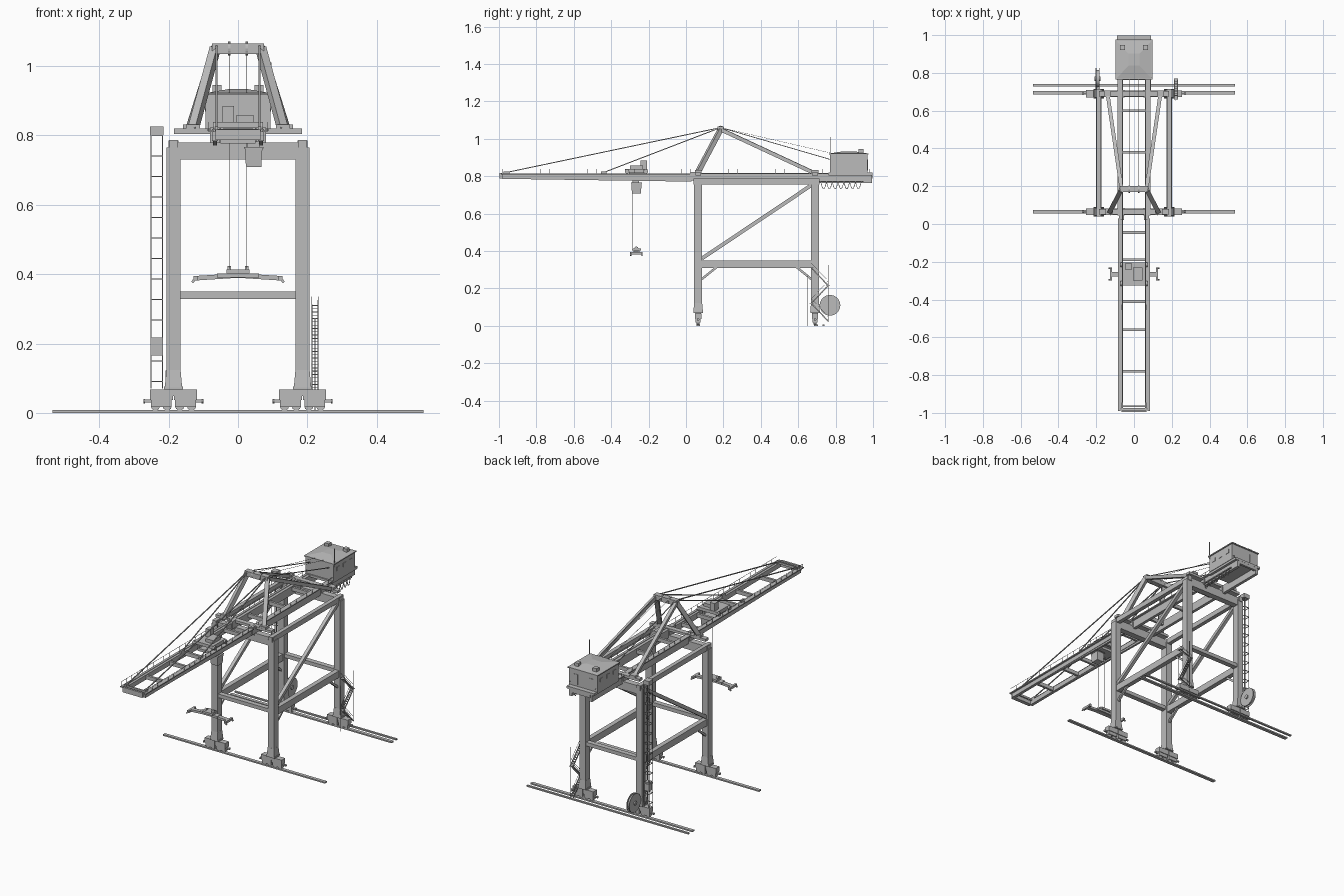
import bpy, bmesh, math
from mathutils import Vector, Matrix

cube = bpy.data.objects.get("Cube")
if cube:
    bpy.data.objects.remove(cube)

steel = bpy.data.materials.new("steel_grey")
steel.use_nodes = True
grey = (.5, .5, .5, 1)
steel.diffuse_color = grey
steel.node_tree.nodes["Principled BSDF"].inputs["Base Color"].default_value = grey

parts = {}
SIDES = (-1, 1)
LEG_X, FRONT, REAR = .186, .065, .69
GIRDER_X, DECK = .066, .82
APEX_Y, APEX_Z = .185, 1.05


def mesh_of(part):
    return parts.setdefault(part, bmesh.new())


def box(part, centre, size, taper=1):
    """Box by centre and size; taper scales its top face."""
    place = Matrix.Translation(centre) @ Matrix.Diagonal((*size, 1))
    made = bmesh.ops.create_cube(mesh_of(part), size=1)["verts"]
    for v in made:
        if v.co.z > 0:
            v.co.x *= taper
            v.co.y *= taper
        v.co = place @ v.co


def beam(part, start, end, width, height=None):
    """Rectangular bar between two points, upright when it can be."""
    a, b = Vector(start), Vector(end)
    along = (b - a).normalized()
    side = along.cross((0, 0, 1))
    side = side.normalized() if side.length > .001 else Vector((1, 0, 0))
    up = side.cross(along)
    frame = Matrix((side, along, up)).transposed().to_4x4()
    size = Matrix.Diagonal((width, (b - a).length, height or width, 1))
    bmesh.ops.create_cube(mesh_of(part), size=1,
                          matrix=Matrix.Translation((a + b) / 2) @ frame @ size)


def disc(part, centre, radius, depth, axis="X", sides=24):
    turn = Matrix.Rotation(math.pi / 2, 4, "Y" if axis == "X" else "X")
    if axis == "Z":
        turn = Matrix()
    bmesh.ops.create_cone(mesh_of(part), cap_ends=True, segments=sides,
                          radius1=radius, radius2=radius, depth=depth,
                          matrix=Matrix.Translation(centre) @ turn)


def spread(start, end, count):
    return [start + (end - start) * i / (count - 1) for i in range(count)]


# Ground rails
for y, width in ((FRONT, .02), (REAR + .005, .02), (.735, .012)):
    box("ground_rails", (0, y, .004), (1.07, width, .008))

# Legs and wheel bogies
for y in (FRONT, REAR):
    for s in SIDES:
        x = s * LEG_X
        box("legs", (x, y, .42), (.04, .042, .69))
        box("leg_feet", (x, y, .098), (.05, .052, .05), .82)
        box("leg_feet", (x, y, .072), (.056, .05, .008))
        box("bogies", (x, y, .06), (.03, .03, .022))
        for t in SIDES:
            truck = x + t * .035
            box("bogies", (truck, y, .052), (.066, .034, .03))
            box("bogies", (truck, y, .028), (.06, .026, .022))
            beam("buffers", (x + t * .06, y, .034), (x + t * .085, y, .034), .008)
            disc("buffers", (x + t * .084, y, .034), .007, .005, sides=10)
            for u in SIDES:
                disc("wheels", (truck + u * .017, y, .02), .013, .016, "Y", 14)

# Portal beams across the track
for y in (FRONT, REAR):
    box("portal_cross_beams", (0, y, .755), (.36, .036, .05))
    box("lower_cross_beams", (0, y, .339), (.35, .03, .022))
    box("upper_cross_beams", (0, y, .812), (.37, .03, .015))

# Side frames
for s in SIDES:
    x = s * LEG_X
    middle = (FRONT + REAR) / 2
    box("side_top_beams", (x, middle, .772), (.024, REAR - FRONT + .05, .03))
    box("side_lower_beams", (x, middle, .33), (.028, REAR - FRONT, .04))
    beam("side_diagonals", (x, FRONT + .02, .36), (x, REAR - .015, .755), .02)
    beam("knee_braces", (x, FRONT + .02, .25), (x, FRONT + .1, .315), .012)
    beam("knee_braces", (x, REAR - .02, .25), (x, REAR - .1, .315), .012)
    for y in (FRONT, REAR):
        box("leg_caps", (x, y, .775), (.03, .036, .02))
        box("girder_hangers", (s * GIRDER_X, y, .79), (.03, .04, .035))

# Rear girder, tapered boom, walkways and handrails
for s in SIDES:
    x = s * GIRDER_X
    box("rear_girder", (x, .52, .79), (.018, .95, .05))
    box("boom_hinges", (x, .038, .8), (.028, .035, .045))
    beam("boom", (x, -.98, .798), (x, .03, .798), .018, .028)
    beam("boom", (x, -.98, .793), (x, .03, .778), .012, .014)
    box("walkways", (s * .078, -.48, .812), (.014, 1.02, .006))
    box("walkways", (s * .081, .52, .815), (.014, .95, .006))
    for y in spread(-.98, .98, 40):
        beam("handrails", (s * .085, y, .812), (s * .085, y, .838), .0015)
    beam("handrails", (s * .085, -.98, .838), (s * .085, .98, .838), .0015)
for y in (-.98, -.78, -.56, -.41, -.19, -.045, .185, .38, .6, .99):
    box("girder_ties", (0, y, .798), (.13, .014, .022))
box("boom_tip", (0, -.99, .802), (.13, .012, .03))
box("boom_tip", (0, -.965, .812), (.15, .008, .012))

# Apex frame
box("apex_beam", (0, APEX_Y, APEX_Z), (.15, .032, .03))
for s in SIDES:
    top = (s * .066, APEX_Y, APEX_Z)
    beam("apex_front_legs", (s * .13, FRONT - .005, .815), top, .024)
    beam("apex_rear_legs", (s * .14, REAR, .815), top, .02)
    box("leg_shoes", (s * .13, FRONT, .825), (.04, .036, .014))
    box("leg_shoes", (s * .14, REAR, .825), (.036, .036, .014))
    disc("apex_sheaves", (s * .025, APEX_Y, APEX_Z), .02, .008, sides=16)

# Stays and hoist cables
for s in SIDES:
    x = s * .062
    head = (x, APEX_Y, APEX_Z + .01)
    for y in (-.96, -.44):
        beam("boom_stays", head, (x, y, DECK), .005)
        box("stay_lugs", (x, y, .818), (.01, .03, .016))
    beam("rear_stays", head, (x, .77, .89), .004)
    beam("hoist_cables", (s * .025, APEX_Y, 1.06), (s * .025, .77, .925), .0015)

# Machinery house
HOUSE_Y = .87
box("house_platform", (0, .88, .812), (.18, .235, .014))
box("house_walls", (0, HOUSE_Y, .868), (.186, .2, .1))
box("house_eaves", (0, HOUSE_Y, .919), (.198, .212, .006))
box("house_roof", (0, HOUSE_Y, .927), (.196, .21, .012), .3)
for s in SIDES:
    box("roof_vents", (s * .06, .935, .932), (.026, .026, .026))
    for y in (.81, .87, .93):
        box("house_windows", (s * .094, y, .88), (.003, .025, .022))
    box("house_doors", (s * .05, .971, .86), (.03, .003, .06))
beam("antenna", (.095, .775, .9), (.095, .775, 1.01), .003)

# Festoon cable loops
for i in range(7):
    start = .72 + i * .031
    points = [(.085, start + .031 * k / 8, .77 - .038 * math.sin(math.pi * k / 8))
              for k in range(9)]
    for a, b in zip(points, points[1:]):
        beam("festoon_loops", a, b, .003)
box("festoon_track", (.085, .83, .772), (.008, .24, .006))

# Trolley and operator cab
TROLLEY_Y = -.265
box("trolley_frame", (0, TROLLEY_Y, .83), (.125, .12, .018))
box("trolley_frame", (0, TROLLEY_Y, .785), (.1, .09, .016))
box("trolley_machinery", (-.028, -.225, .862), (.032, .035, .046))
box("trolley_machinery", (.02, TROLLEY_Y, .848), (.05, .07, .02))
for s in SIDES:
    box("trolley_hangers", (s * .045, TROLLEY_Y, .805), (.01, .08, .05))
    for y in (-.315, -.215):
        disc("trolley_wheels", (s * GIRDER_X, y, .826), .012, .012, sides=12)
box("cab_hanger", (.045, TROLLEY_Y, .772), (.035, .03, .02))
box("operator_cab", (.045, TROLLEY_Y, .736), (.044, .048, .055), 1.15)
box("cab_roof", (.045, TROLLEY_Y, .764), (.056, .06, .005))

# Hoist ropes, headblock and spreader
for s in SIDES:
    beam("hoist_ropes", (s * .025, -.285, .415), (s * .025, -.285, .8), .0018)
    beam("spreader", (0, TROLLEY_Y, .396), (s * .125, TROLLEY_Y, .388), .024, .013)
    box("spreader_ends", (s * .122, TROLLEY_Y, .388), (.012, .066, .014))
    disc("headblock_sheaves", (s * .025, TROLLEY_Y, .414), .01, .01, sides=12)
    for y in (-.295, -.235):
        beam("spreader_flippers", (s * .12, y, .392), (s * .132, y, .376), .007)
box("headblock", (0, TROLLEY_Y, .408), (.066, .05, .012))
box("spreader", (0, TROLLEY_Y, .396), (.12, .034, .012))

# Lift tower beside the rear right leg
TOWER_X = -.234
for s in SIDES:
    for t in SIDES:
        corner = (TOWER_X + s * .017, REAR + t * .017)
        beam("lift_tower", (*corner, .07), (*corner, .81), .003)
for i, z in enumerate(spread(.09, .8, 13)):
    for s in SIDES:
        box("lift_tower", (TOWER_X, REAR + s * .017, z), (.036, .003, .003))
        box("lift_tower", (TOWER_X + s * .017, REAR, z), (.003, .036, .003))
box("lift_car", (TOWER_X, REAR, .192), (.03, .03, .052))
box("lift_head", (TOWER_X, REAR, .813), (.038, .038, .024))

# Cable reel
REEL = Vector((-.193, .77, .11))
for s in SIDES:
    disc("cable_reel", REEL + Vector((s * .008, 0, 0)), .055, .003, sides=36)
disc("cable_reel", REEL, .045, .014, sides=36)
disc("reel_hub", REEL, .012, .032, sides=16)
beam("reel_arm", (REEL.x, REAR, REEL.z), REEL, .012)

# Stairs beside the rear left leg
STAIR_X = .222
near, far = .67, .76
levels = spread(.025, .31, 4)
for i in range(3):
    a, b = ((far, near), (near, far))[i % 2]
    for s in SIDES:
        x = STAIR_X + s * .009
        beam("stair_stringers", (x, a, levels[i]), (x, b, levels[i + 1]), .003, .006)
        beam("stair_rails", (x, a, levels[i] + .025), (x, b, levels[i + 1] + .025), .0015)
    for k in range(1, 10):
        f = k / 10
        box("stair_treads", (STAIR_X, a + (b - a) * f, levels[i] + f * .095),
            (.018, .009, .002))
    box("stair_landings", (STAIR_X, b, levels[i + 1]), (.02, .022, .003))
beam("stair_posts", (STAIR_X, .652, 0), (STAIR_X, .652, .27), .0025)
beam("stair_posts", (STAIR_X + .008, far, .02), (STAIR_X + .008, far, .325), .0025)

# Turn every part into an object
for name, bm in parts.items():
    mesh = bpy.data.meshes.new(name)
    bm.to_mesh(mesh)
    bm.free()
    mesh.materials.append(steel)
    bpy.context.scene.collection.objects.link(bpy.data.objects.new(name, mesh))
